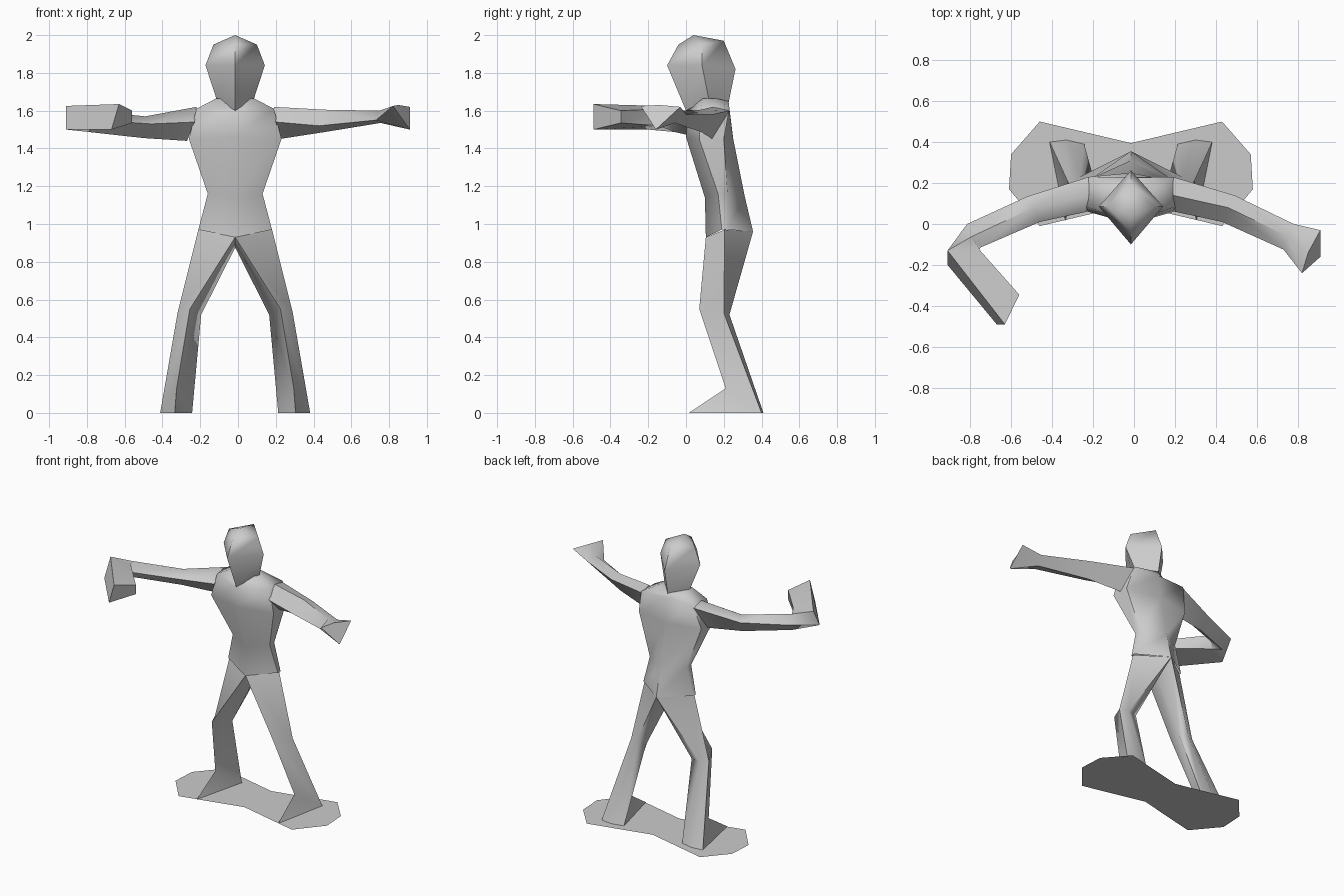
import bpy, bmesh, math

CX = -0.015  # symmetry axis of the figure


def finish(name, bm):
    bmesh.ops.remove_doubles(bm, verts=bm.verts, dist=0.0005)
    bmesh.ops.recalc_face_normals(bm, faces=bm.faces)
    me = bpy.data.meshes.new(name)
    bm.to_mesh(me)
    bm.free()
    ob = bpy.data.objects.new(name, me)
    bpy.context.collection.objects.link(ob)
    bpy.context.view_layer.objects.active = ob
    ob.select_set(True)
    bpy.ops.object.shade_smooth_by_angle(angle=math.radians(60))
    ob.select_set(False)
    return ob


def loft(name, rings, cap_start=True, cap_end=True):
    """Skin a list of equally sized point rings."""
    bm = bmesh.new()
    vs = [[bm.verts.new(p) for p in r] for r in rings]
    n = len(rings[0])
    for a, b in zip(vs, vs[1:]):
        for i in range(n):
            j = (i + 1) % n
            bm.faces.new((a[i], a[j], b[j], b[i]))
    if cap_start:
        bm.faces.new(vs[0])
    if cap_end:
        bm.faces.new(vs[-1])
    return finish(name, bm)


def diamond(half, side_y, side_z, front, back):
    """Four-sided ring; front and back are (y, z)."""
    return [(CX, *front), (CX + half, side_y, side_z),
            (CX, *back), (CX - half, side_y, side_z)]


def hexagon(half, yf, yb, side_z, front, back):
    """Six-sided ring with two points on each flank."""
    return [(CX, *front), (CX + half, yf, side_z), (CX + half, yb, side_z),
            (CX, *back), (CX - half, yb, side_z), (CX - half, yf, side_z)]


# Board: flat waisted outline
outline = [(0, 0.095), (0.445, -0.01), (0.595, 0.17), (0.585, 0.34), (0.445, 0.5), (0, 0.395)]
outline += [(-x, y) for x, y in reversed(outline[1:5])]
bm = bmesh.new()
mid = bm.verts.new((CX, 0.245, 0))
rim = [bm.verts.new((CX + x, y, 0)) for x, y in outline]
for i in range(len(rim)):
    bm.faces.new((mid, rim[i], rim[(i + 1) % len(rim)]))
finish("board", bm)

# Head
loft("head", [
    diamond(0.10, 0.12, 1.665, (0.0, 1.60), (0.225, 1.64)),
    diamond(0.157, 0.085, 1.84, (-0.10, 1.84), (0.262, 1.82)),
    diamond(0.115, 0.085, 1.95, (-0.04, 1.95), (0.20, 1.97)),
    diamond(0.0, 0.04, 2.0, (0.04, 2.0), (0.04, 2.0)),
], cap_end=False)

# Torso, from pelvis to neck base
loft("torso", [
    hexagon(0.195, 0.19, 0.22, 0.97, (0.105, 0.93), (0.355, 0.96)),
    hexagon(0.145, 0.17, 0.22, 1.16, (0.10, 1.14), (0.31, 1.15)),
    hexagon(0.245, 0.07, 0.20, 1.45, (0.0, 1.46), (0.25, 1.45)),
    hexagon(0.205, 0.08, 0.23, 1.61, (0.01, 1.59), (0.228, 1.62)),
    hexagon(0.10, 0.09, 0.16, 1.665, (0.02, 1.61), (0.225, 1.65)),
], cap_start=False)

# Legs with pointed feet
for side, s in (("right", 1), ("left", -1)):
    heel = [(0.397, 0.40, 0), (0.315, 0.41, 0), (0.228, 0.39, 0)]
    leg = [
        [(0, 0.105, 0.93), (0.195, 0.205, 0.97), (0, 0.355, 0.96), (0, 0.216, 0.875)],
        [(0.24, 0.07, 0.55), (0.305, 0.20, 0.53), (0.25, 0.23, 0.52), (0.18, 0.215, 0.52)],
        [(0.31, 0.21, 0.13)] + heel,
        [(0.32, 0.015, 0)] + heel,
    ]
    loft(side + "_leg", [[(CX + s * x, y, z) for x, y, z in r] for r in leg], cap_start=False)

# Right arm, reaching out to a flared hand (rings: top, front, bottom, back)
loft("right_arm", [
    [(0.19, 0.14, 1.62), (0.20, 0.06, 1.54), (0.22, 0.14, 1.45), (0.19, 0.23, 1.60)],
    [(0.46, 0.08, 1.605), (0.43, 0.01, 1.52), (0.46, 0.08, 1.487), (0.49, 0.14, 1.58)],
    [(0.75, -0.06, 1.60), (0.73, -0.125, 1.55), (0.755, -0.06, 1.535), (0.78, 0.0, 1.58)],
    [(0.85, -0.14, 1.63), (0.82, -0.24, 1.625), (0.91, -0.16, 1.50), (0.91, -0.03, 1.62)],
])

# Left arm, with the forearm folded forward
loft("left_arm", [
    [(-0.22, 0.14, 1.62), (-0.23, 0.06, 1.54), (-0.27, 0.14, 1.44), (-0.22, 0.23, 1.60)],
    [(-0.49, 0.08, 1.57), (-0.46, 0.01, 1.53), (-0.50, 0.08, 1.455), (-0.52, 0.135, 1.54)],
    [(-0.79, -0.06, 1.60), (-0.75, -0.115, 1.55), (-0.79, -0.06, 1.487), (-0.815, 0.0, 1.55)],
    [(-0.91, -0.13, 1.625), (-0.755, -0.125, 1.61), (-0.77, -0.14, 1.52), (-0.91, -0.20, 1.50)],
    [(-0.63, -0.49, 1.635), (-0.56, -0.345, 1.60), (-0.56, -0.345, 1.535), (-0.67, -0.49, 1.50)],
])
